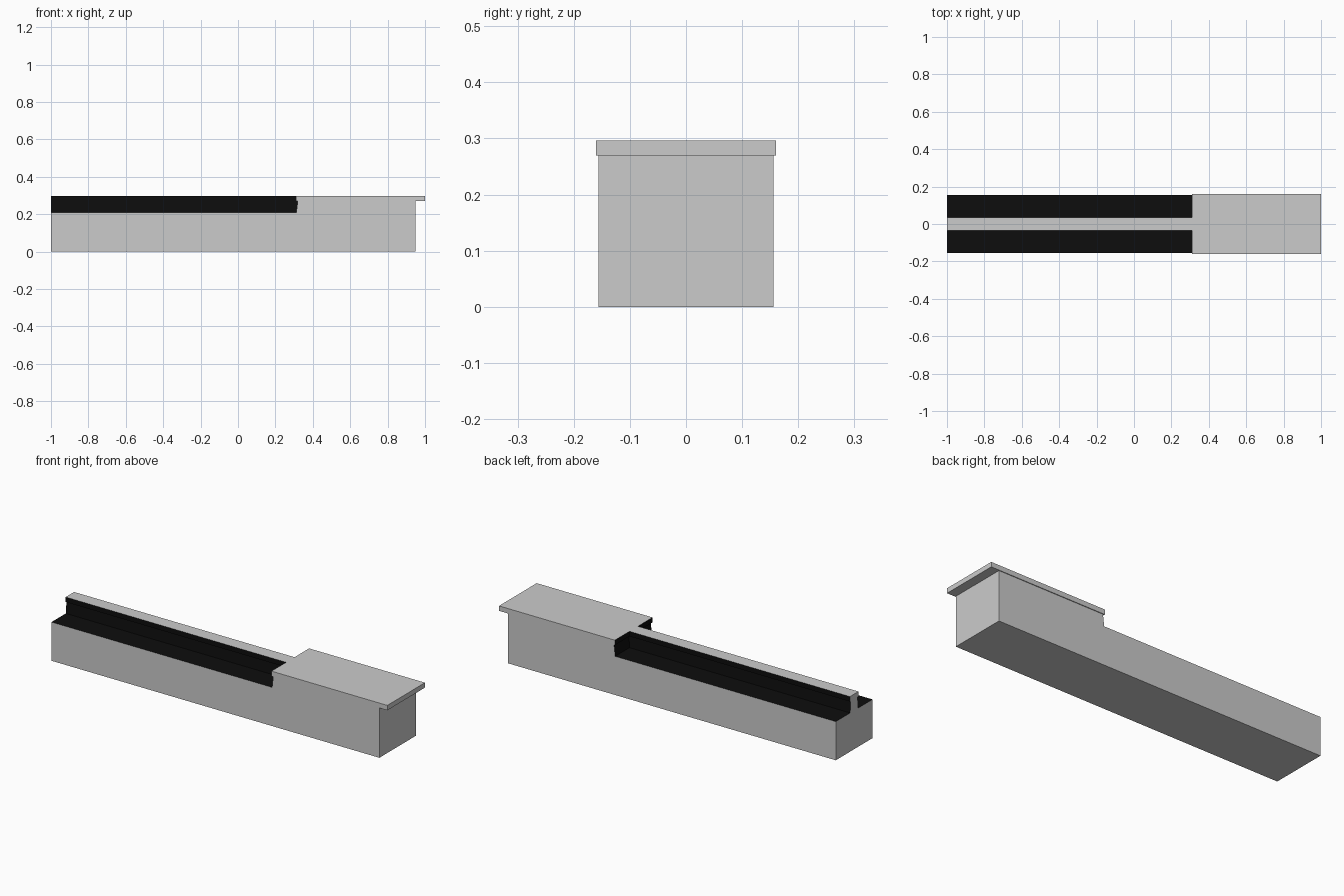
import bpy, bmesh

if "Cube" in bpy.data.objects:
    bpy.data.objects.remove(bpy.data.objects["Cube"])

black = bpy.data.materials.new("black_channel")
black.diffuse_color = (0.004, 0.004, 0.004, 1)
black.use_nodes = True
black.node_tree.nodes["Principled BSDF"].inputs["Base Color"].default_value = black.diffuse_color
grey = bpy.data.materials.new("grey_body")
grey.diffuse_color = (0.6, 0.6, 0.6, 1)
grey.use_nodes = True
grey.node_tree.nodes["Principled BSDF"].inputs["Base Color"].default_value = grey.diffuse_color

FLOOR, LID_Z, TOP = 0.208, 0.27, 0.2965


def finish(name, bm):
    bmesh.ops.recalc_face_normals(bm, faces=bm.faces)
    me = bpy.data.meshes.new(name)
    bm.to_mesh(me)
    bm.free()
    me.materials.append(grey)
    me.materials.append(black)
    ob = bpy.data.objects.new(name, me)
    bpy.context.collection.objects.link(ob)


def tee(rib, shoulder, end, half):
    """Plan outline: narrow rib running into a wide head."""
    side = [(end, half), (shoulder, half), (shoulder, rib), (-1, rib)]
    return side + [(x, -y) for x, y in reversed(side)]


def loft(name, low, high, z0, z1, dark=(), bottom=True, top=True):
    bm = bmesh.new()
    a = [bm.verts.new((x, y, z0)) for x, y in low]
    b = [bm.verts.new((x, y, z1)) for x, y in high]
    n = len(a)
    for i in range(n):
        j = (i + 1) % n
        f = bm.faces.new((a[i], a[j], b[j], b[i]))
        f.material_index = int(i in dark)
    if bottom:
        bm.faces.new(a[::-1])
    if top:
        bm.faces.new(b)
    finish(name, bm)


# Long lower block, open where the upper parts cover it
base = [(-1, -0.156), (0.95, -0.156), (0.95, 0.156), (-1, 0.156)]
loft("lower_block", base, base, 0, FLOOR, top=False)

# Slightly undercut rib and head below the lid
notch = (1, 2, 4, 5)
loft("rib_and_head", tee(0.034, 0.312, 0.95, 0.156), tee(0.029, 0.319, 0.95, 0.156),
     FLOOR, LID_Z, notch, bottom=False, top=False)

# Thin overhanging lid with its narrow tongue
lid = tee(0.036, 0.311, 1.0, 0.16)
loft("lid", lid, lid, LID_Z, TOP, notch)

# Black channel floors on both sides of the rib
for s, label in ((-1, "front"), (1, "back")):
    bm = bmesh.new()
    pts = [(-1, s * 0.034), (0.312, s * 0.034), (0.312, s * 0.156), (-1, s * 0.156)]
    f = bm.faces.new([bm.verts.new((x, y, FLOOR)) for x, y in pts])
    f.material_index = 1
    f.normal_update()
    if f.normal.z < 0:
        f.normal_flip()
    me = bpy.data.meshes.new(label + "_channel_floor")
    bm.to_mesh(me)
    bm.free()
    me.materials.append(grey)
    me.materials.append(black)
    bpy.context.collection.objects.link(bpy.data.objects.new(label + "_channel_floor", me))
